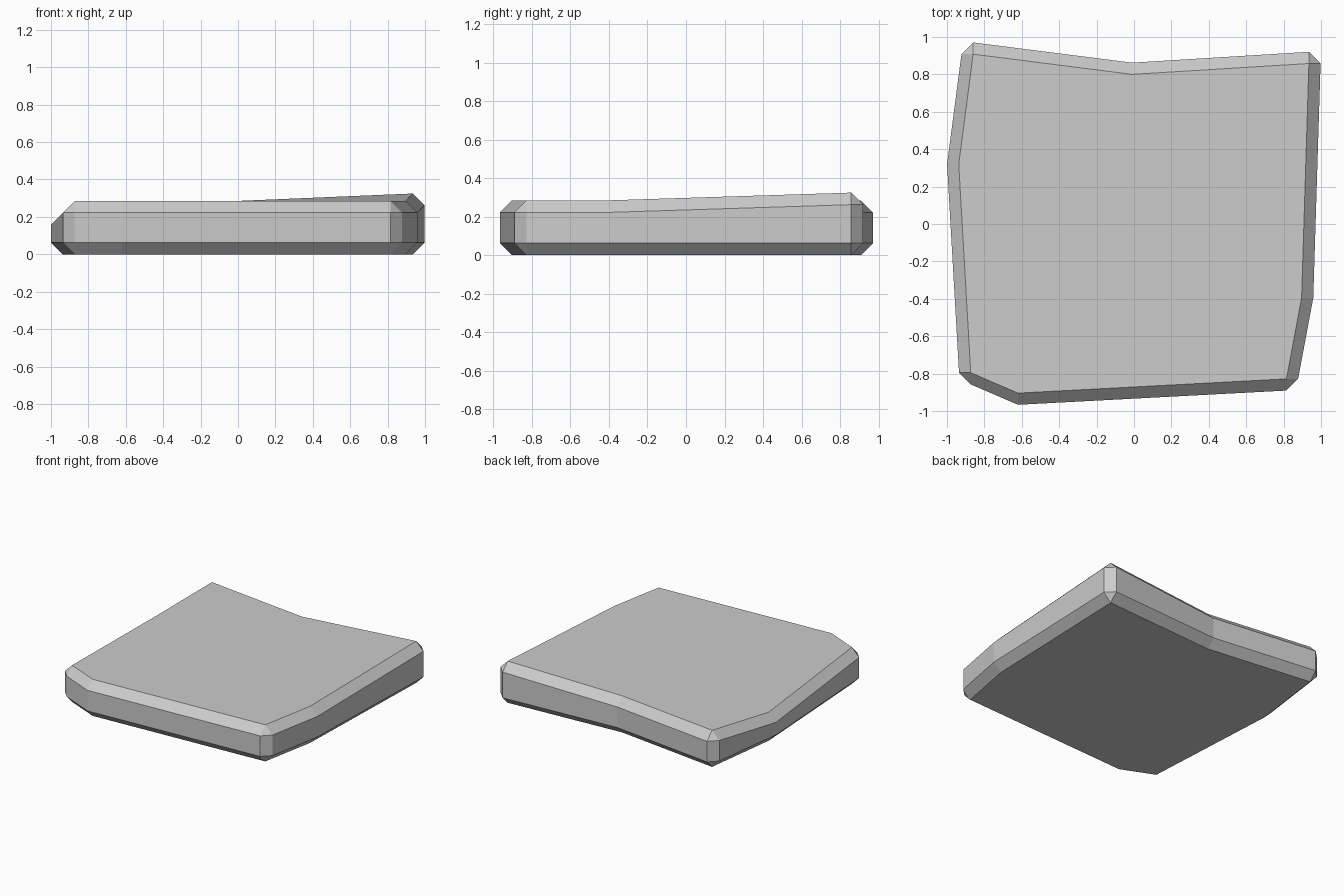
import bpy, bmesh

if "Cube" in bpy.data.objects:
    bpy.data.objects.remove(bpy.data.objects["Cube"])

B = 0.0625  # chamfer width
# Slab outline: x, y of the flat face, top height, then outward offsets (two at a chamfered corner)
OUTLINE = [
    (-0.86, 0.908, 0.285, [(-B, 0), (0, B)]),
    (-0.01, 0.80, 0.285, [(0, B)]),
    (0.935, 0.858, 0.325, [(0, B), (B, 0)]),
    (0.896, -0.395, 0.285, [(B, 0)]),
    (0.815, -0.828, 0.285, [(B, 0), (0, -B)]),
    (-0.62, -0.904, 0.285, [(0, -B)]),
    (-0.873, -0.795, 0.285, [(0, -B), (-B, 0)]),
    (-0.937, 0.32, 0.222, [(-B, 0)]),
]

bm = bmesh.new()
inner_low, inner_top, side_low, side_top = [], [], [], []
for x, y, z, offsets in OUTLINE:
    inner_low.append(bm.verts.new((x, y, 0)))
    inner_top.append(bm.verts.new((x, y, z)))
    side_low.append([bm.verts.new((x + dx, y + dy, B)) for dx, dy in offsets])
    side_top.append([bm.verts.new((x + dx, y + dy, z - B)) for dx, dy in offsets])

# Flat top and underside
bm.faces.new(inner_low)
bm.faces.new(inner_top)

n = len(OUTLINE)
for i in range(n):
    j = (i + 1) % n
    # Side wall with its upper and lower chamfers
    bm.faces.new((side_low[i][-1], side_low[j][0], side_top[j][0], side_top[i][-1]))
    bm.faces.new((side_top[i][-1], side_top[j][0], inner_top[j], inner_top[i]))
    bm.faces.new((inner_low[i], inner_low[j], side_low[j][0], side_low[i][-1]))
    # Cut corner
    if len(side_low[i]) == 2:
        bm.faces.new((*side_low[i], side_top[i][1], side_top[i][0]))
        bm.faces.new((*side_top[i], inner_top[i]))
        bm.faces.new((*side_low[i], inner_low[i]))
bmesh.ops.recalc_face_normals(bm, faces=bm.faces)

mesh = bpy.data.meshes.new("stone_slab")
bm.to_mesh(mesh)
bm.free()
slab = bpy.data.objects.new("stone_slab", mesh)
bpy.context.collection.objects.link(slab)

stone = bpy.data.materials.new("grey_stone")
stone.diffuse_color = (0.6, 0.6, 0.6, 1)
stone.use_nodes = True
stone.node_tree.nodes["Principled BSDF"].inputs["Base Color"].default_value = stone.diffuse_color
mesh.materials.append(stone)
